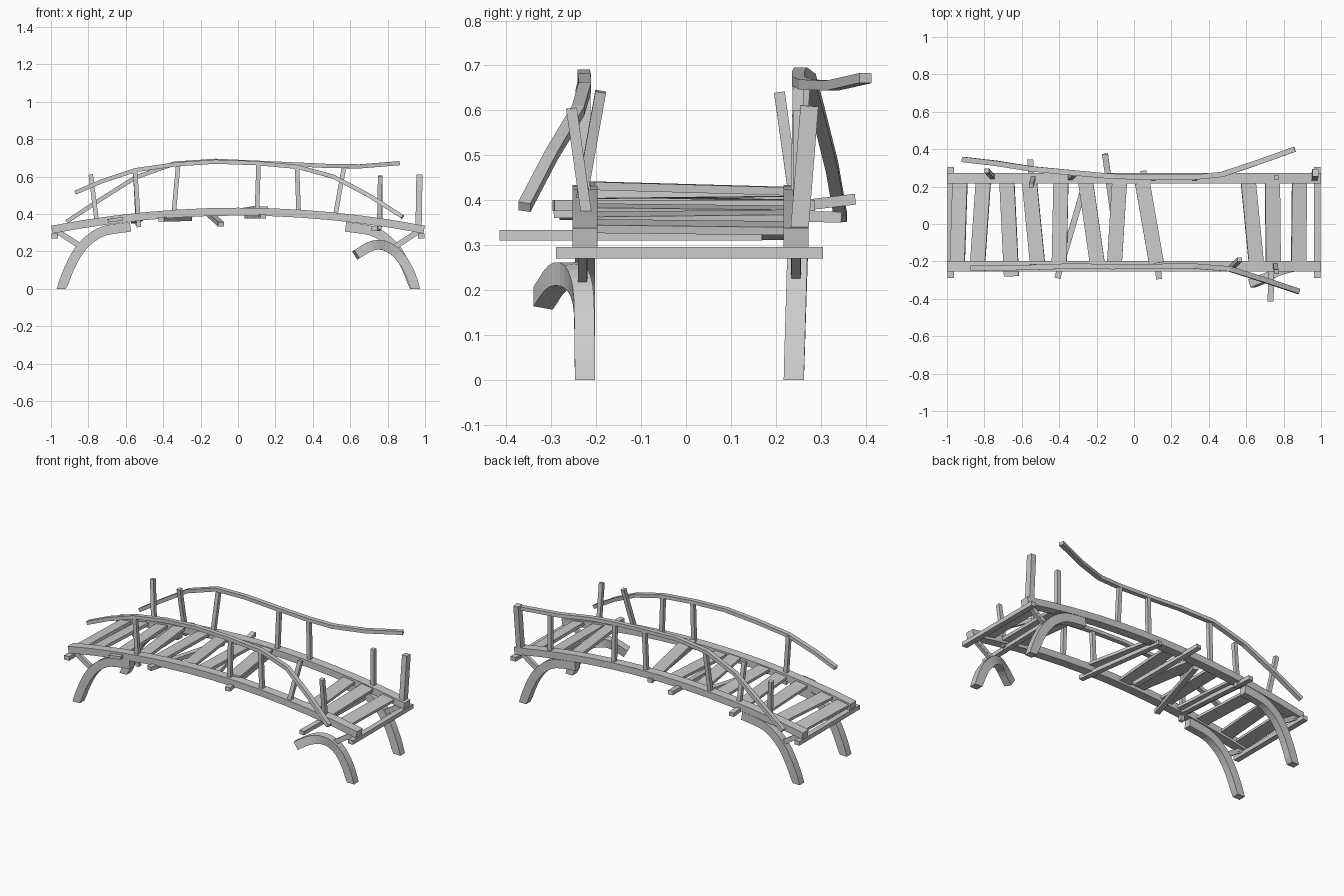
import bpy, bmesh
from mathutils import Vector


def arch(x):
    return 0.413 - 0.097 * x * x


def smooth_path(pts, n=3):
    # Catmull-Rom resampling
    p = [Vector(q) for q in pts]
    p = [2 * p[0] - p[1]] + p + [2 * p[-1] - p[-2]]
    out = []
    for i in range(1, len(p) - 2):
        a, b, c, d = p[i - 1:i + 3]
        for k in range(n):
            t = k / n
            out.append(0.5 * (2 * b + (c - a) * t + (2 * a - 5 * b + 4 * c - d) * t ** 2
                              + (3 * b - a - 3 * c + d) * t ** 3))
    return out + [p[-2]]


def timber(name, pts, w, h, ref=(0, 1, 0), foot=False):
    # rectangular section swept along a path; w lies along ref
    pts = [Vector(p) for p in pts]
    bm = bmesh.new()
    rings = []
    for i, p in enumerate(pts):
        t = (pts[min(i + 1, len(pts) - 1)] - pts[max(i - 1, 0)]).normalized()
        s = Vector(ref)
        s = (s - t * s.dot(t)).normalized()
        u = t.cross(s)
        ring = []
        for a, b in ((-1, -1), (1, -1), (1, 1), (-1, 1)):
            v = p + s * a * w / 2 + u * b * h / 2
            if foot and i == 0:
                v.z = 0
            ring.append(bm.verts.new(v))
        rings.append(ring)
    for r, q in zip(rings, rings[1:]):
        for k in range(4):
            bm.faces.new((r[k], r[(k + 1) % 4], q[(k + 1) % 4], q[k]))
    bm.faces.new(rings[0][::-1])
    bm.faces.new(rings[-1])
    bmesh.ops.recalc_face_normals(bm, faces=bm.faces)
    me = bpy.data.meshes.new(name)
    bm.to_mesh(me)
    bm.free()
    ob = bpy.data.objects.new(name, me)
    bpy.context.collection.objects.link(ob)
    return ob


# arched side beams
for y, side in ((-0.225, "front"), (0.245, "back")):
    xs = [-0.995 + 1.99 * i / 12 for i in range(13)]
    timber(side + "_beam", [(x, y, arch(x)) for x in xs], 0.056, 0.042)

# deck planks: x at back, x at front, back y, front y, z shift at back and front
planks = [(-0.93, -0.945, .235, -.22, 0, 0), (-0.805, -0.837, .235, -.22, .005, 0),
          (-0.68, -0.655, .235, -.28, 0, 0), (-0.56, -0.515, .235, -.22, .005, 0),
          (-0.39, -0.40, .26, -.22, 0, .005), (-0.26, -0.195, .235, -.22, 0, .01),
          (-0.077, -0.105, .235, -.22, .005, 0), (0.045, 0.12, .22, -.21, .008, .02),
          (0.61, 0.655, .235, -.22, 0, .005), (0.74, 0.745, .235, -.22, .005, 0),
          (0.885, 0.88, .235, -.22, 0, .005)]
for xb, xf, yb, yf, zb, zf in planks:
    x = (xb + xf) / 2
    timber("deck_plank", [(xb, yb, arch(x) + zb), (xf, yf, arch(x) + zf)],
           0.08, 0.018, (1, 0, -0.194 * x))

# loose sticks below the deck
for a, b in (((.73, -.415, .322), (.745, .17, .322)), ((-.155, .375, .402), (-.09, -.1, .345)),
             ((-.555, .345, .362), (-.525, -.2, .375)), ((-.26, .22, .375), (-.41, -.29, .372)),
             ((.135, -.295, .388), (.05, .285, .388))):
    timber("loose_stick", [a, b], 0.032, 0.024, (1, 0, 0))

# end crossbars
for x in (-0.98, 0.98):
    timber("end_crossbar", [(x, -.29, .283), (x, .305, .283)], 0.034, 0.026, (1, 0, 0))

# handrails
timber("back_handrail", [(-.915, .345, .36), (-.74, .325, .475), (-.55, .295, .595), (-.34, .275, .67),
                         (-.12, .255, .685), (.1, .25, .675), (.32, .25, .665), (.47, .265, .658),
                         (.65, .325, .655), (.86, .40, .672)], 0.028, 0.022)
timber("front_handrail", [(-.87, -.237, .515), (-.73, -.235, .575), (-.55, -.232, .635), (-.34, -.225, .665),
                          (-.12, -.228, .68), (.1, -.227, .672), (.32, -.225, .652), (.51, -.24, .60),
                          (.70, -.30, .50), (.88, -.36, .385)], 0.028, 0.022)

# railing posts: base, top
posts = [((-.755, .25, .36), (-.787, .285, .61)), ((-.535, .25, .34), (-.55, .208, .64)),
         ((-.345, .245, .39), (-.32, .265, .66)), ((.10, .245, .385), (.11, .25, .67)),
         ((.325, .245, .39), (.315, .25, .66)), ((.76, .25, .33), (.76, .25, .60)),
         ((-.53, -.225, .33), (-.55, -.228, .635)), ((.10, -.225, .385), (.11, -.227, .67)),
         ((.325, -.225, .39), (.315, -.225, .65)), ((.52, -.235, .39), (.565, -.19, .642)),
         ((.755, -.215, .32), (.76, -.255, .605))]
for a, b in posts:
    timber("railing_post", [a, b], 0.024, 0.024)
timber("end_post", [(.965, .25, .30), (.97, .275, .61)], 0.04, 0.033)

# curved legs: three whole, one broken and twisted outwards
prof = [(.945, 0), (.90, .115), (.85, .205), (.79, .268), (.71, .312), (.575, .332)]
for sx, y, top in ((-1, -.225, -.225), (-1, .24, .25), (1, .24, .25)):
    path = [(sx * x, y + (top - y) * z / .332, z) for x, z in prof]
    timber("curved_leg", smooth_path(path), 0.045, 0.052, foot=True)
timber("broken_leg", smooth_path([(.95, -.225, 0), (.91, -.226, .105), (.85, -.23, .19),
                                  (.78, -.25, .232), (.71, -.285, .228), (.63, -.318, .182)]),
       0.045, 0.052, foot=True)

# small diagonal braces at the ends
for sx in (-1, 1):
    for y in (-.23, .245):
        timber("end_brace", [(sx * .975, y, .32), (sx * .835, y, .228)], 0.022, 0.02)
        timber("end_brace_lower", [(sx * .85, y, .225), (sx * .985, y, .315)], 0.02, 0.018)
